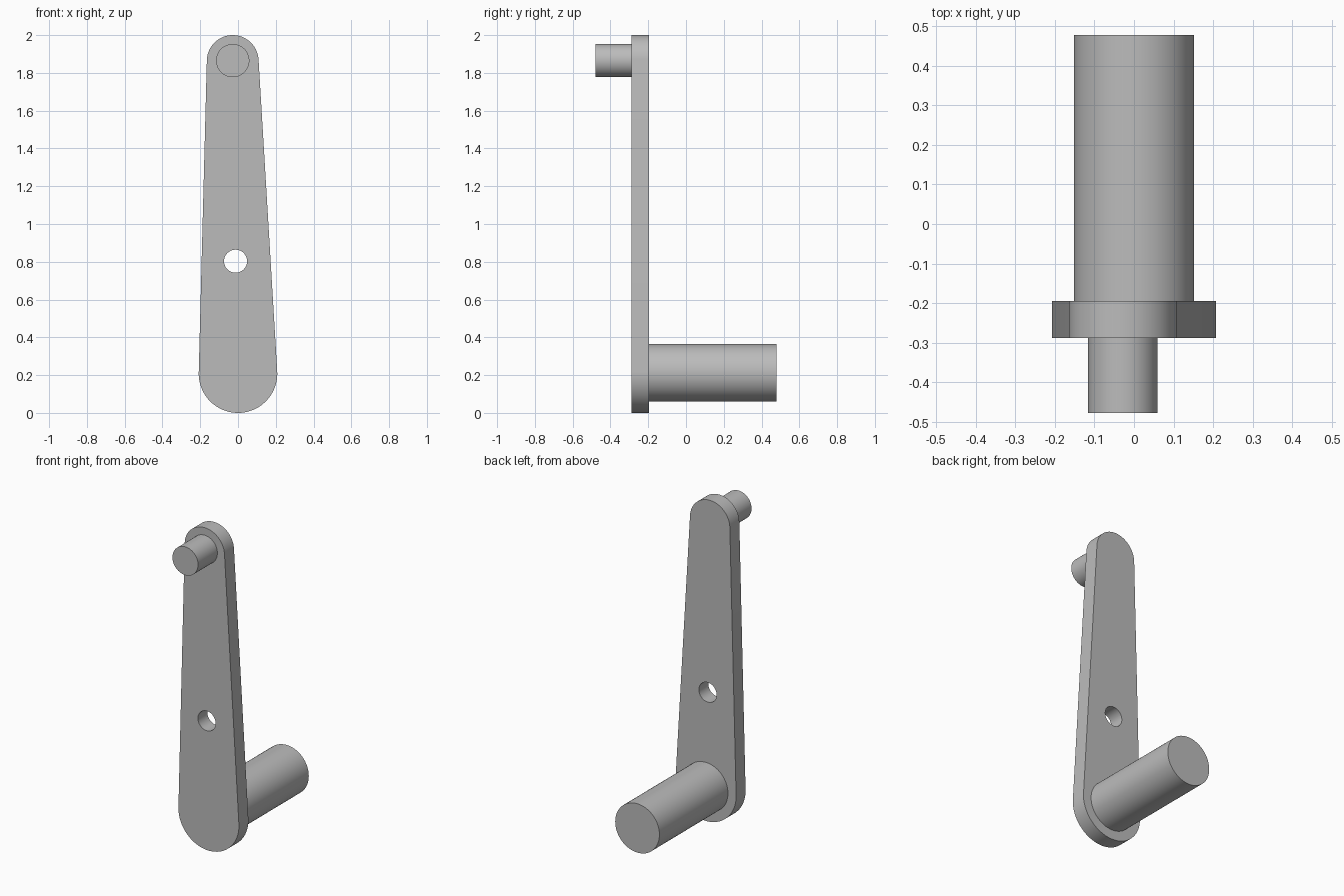
import bpy, bmesh, math
from mathutils import Vector

cube = bpy.data.objects.get("Cube")
if cube:
    bpy.data.objects.remove(cube, do_unlink=True)

GREY = (0.5, 0.5, 0.5, 1)
metal = bpy.data.materials.new("plain grey")
metal.use_nodes = True
metal.diffuse_color = GREY
metal.node_tree.nodes["Principled BSDF"].inputs["Base Color"].default_value = GREY

FRONT, BACK = -0.288, -0.195      # arm thickness along y
LOW, LOW_R = Vector((0, 0.208)), 0.208
TOP, TOP_R = Vector((-0.028, 1.863)), 0.137


def arc(centre, radius, start, end, steps):
    """Points on an arc in the x-z plane."""
    angles = [start + (end - start) * i / steps for i in range(steps + 1)]
    return [centre + radius * Vector((math.cos(a), math.sin(a))) for a in angles]


def extrude_profile(name, loops, y0, y1):
    """Fill the outline (further loops are holes) and extrude it along y."""
    bm = bmesh.new()
    edges = []
    for loop in loops:
        verts = [bm.verts.new((p.x, y0, p.y)) for p in loop]
        edges += [bm.edges.new((v, verts[i - 1])) for i, v in enumerate(verts)]
    if len(loops) == 1:
        bm.faces.new(verts)
    else:
        bmesh.ops.triangle_fill(bm, edges=edges, use_beauty=True)
    out = bmesh.ops.extrude_face_region(bm, geom=bm.faces[:], use_keep_orig=True)
    moved = [g for g in out["geom"] if isinstance(g, bmesh.types.BMVert)]
    bmesh.ops.translate(bm, verts=moved, vec=(0, y1 - y0, 0))
    bmesh.ops.recalc_face_normals(bm, faces=bm.faces[:])
    mesh = bpy.data.meshes.new(name)
    bm.to_mesh(mesh)
    bm.free()
    mesh.materials.append(metal)
    obj = bpy.data.objects.new(name, mesh)
    bpy.context.collection.objects.link(obj)
    bpy.ops.object.select_all(action="DESELECT")
    obj.select_set(True)
    bpy.context.view_layer.objects.active = obj
    bpy.ops.object.shade_smooth_by_angle(angle=math.radians(30))
    return obj


def circle(x, z, radius, steps=64):
    return arc(Vector((x, z)), radius, 0, math.tau, steps)[:-1]


# Tapered arm: two round ends joined by tangents, with a through hole
axis = TOP - LOW
lean = math.atan2(axis.y, axis.x)
spread = math.acos((LOW_R - TOP_R) / axis.length)
outline = (arc(TOP, TOP_R, lean - spread, lean + spread, 40)
           + arc(LOW, LOW_R, lean + spread, lean + math.tau - spread, 48))
extrude_profile("crank_arm", [outline, circle(-0.013, 0.803, 0.061)], FRONT, BACK)

# Shaft behind the wide end, small pin before the narrow end
extrude_profile("rear_shaft", [circle(0, 0.212, 0.152)], BACK, 0.478)
extrude_profile("front_pin", [circle(TOP.x, 1.865, 0.088)], -0.478, FRONT)
